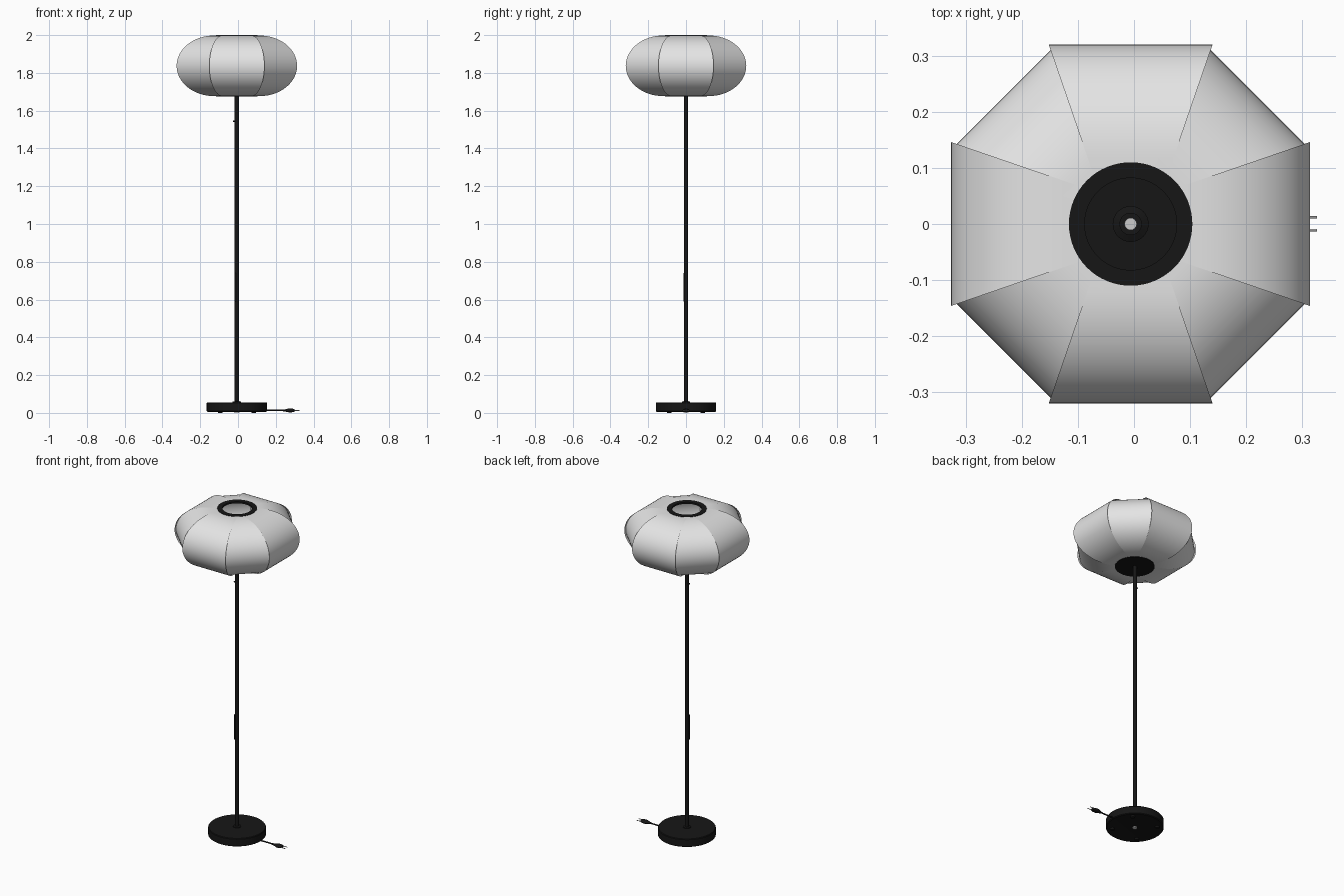
import bpy, bmesh, math
from mathutils import Matrix, Vector

if "Cube" in bpy.data.objects:
    bpy.data.objects.remove(bpy.data.objects["Cube"])

CX = -0.006  # lamp axis (the plug sticks out to the right)

def material(name, rgb):
    m = bpy.data.materials.new(name)
    m.diffuse_color = (*rgb, 1)
    m.use_nodes = True
    m.node_tree.nodes["Principled BSDF"].inputs["Base Color"].default_value = m.diffuse_color
    return m

BLACK = material("black metal", (0.008, 0.008, 0.008))
WHITE = material("white fabric", (0.78, 0.78, 0.78))
STEEL = material("light steel", (0.6, 0.6, 0.6))

def finish(name, bm, mat, angle=35):
    me = bpy.data.meshes.new(name)
    bm.to_mesh(me)
    bm.free()
    ob = bpy.data.objects.new(name, me)
    bpy.context.collection.objects.link(ob)
    me.materials.append(mat)
    bpy.ops.object.select_all(action='DESELECT')
    ob.select_set(True)
    bpy.context.view_layer.objects.active = ob
    bpy.ops.object.shade_smooth_by_angle(angle=math.radians(angle))
    return ob

def lathe(name, profile, mat, closed=False, at=(CX, 0, 0), axis='Z', scale=(1, 1, 1), n=64):
    """Spin an (r, z) profile; axis X lays it along x."""
    bm = bmesh.new()
    rings = [[bm.verts.new((r * math.cos(2 * math.pi * i / n), r * math.sin(2 * math.pi * i / n), z))
              for i in range(n)] for r, z in profile]
    pairs = list(zip(rings, rings[1:])) + ([(rings[-1], rings[0])] if closed else [])
    for a, b in pairs:
        for i in range(n):
            j = (i + 1) % n
            bm.faces.new((a[i], a[j], b[j], b[i]))
    if not closed:
        bm.faces.new(rings[0][::-1])
        bm.faces.new(rings[-1])
    bmesh.ops.recalc_face_normals(bm, faces=bm.faces)
    if axis == 'X':
        bm.transform(Matrix.Rotation(math.pi / 2, 4, 'Y'))
    bm.transform(Matrix.Translation(at) @ Matrix.Diagonal((*scale, 1)))
    return finish(name, bm, mat)

# Base with small feet
lathe("base", [(0.135, 0.010), (0.155, 0.006), (0.16, 0.010), (0.16, 0.052), (0.157, 0.056),
               (0.02, 0.056)], BLACK)
for k in range(4):
    a = math.pi / 4 + k * math.pi / 2
    lathe("foot", [(0.012, 0), (0.012, 0.012)], BLACK,
          at=(CX + 0.125 * math.cos(a), 0.125 * math.sin(a), 0), n=16)
lathe("base_nut", [(0.014, 0.003), (0.014, 0.012)], STEEL, n=6)

# Pole, switch knob and slim cord clip
lathe("pole", [(0.022, 0.055), (0.022, 0.06), (0.0115, 0.062), (0.0115, 1.74)], BLACK, n=32)
lathe("switch_knob", [(0.004, -0.008), (0.004, 0.008)], BLACK, at=(CX - 0.012, 0, 1.545), axis='X', n=16)
lathe("cord_clip", [(0.005, 0.59), (0.005, 0.74)], BLACK, at=(CX - 0.0085, -0.0085, 0), n=12)

# Lamp socket
lathe("socket", [(0.032, 1.68), (0.032, 1.695), (0.02, 1.70), (0.02, 1.755)], BLACK, n=32)
lathe("socket_contact", [(0.011, 1.75), (0.011, 1.758)], STEEL, n=16)

# Shade end plates
lathe("shade_bottom_plate", [(0.11, 1.675), (0.11, 1.684)], BLACK)
lathe("shade_top_ring", [(0.082, 1.99), (0.11, 1.99), (0.11, 2.0), (0.082, 2.0)], BLACK, closed=True)

# Shade: eight curved panels, the four square-on ones overlap their neighbours
def panel(index):
    wide = index % 2 == 0
    path = [(0.09, 1.677)]
    steps = 32
    for i in range(steps + 1):
        t = -math.pi / 2 + math.pi * i / steps
        path.append((0.12 + 0.20 * math.cos(t), 1.8375 + 0.1605 * math.sin(t)))
    path.append((0.09, 1.998))
    bm = bmesh.new()
    rows = []
    for r, z in path:
        w = 0.036 + 0.344 * r if wide else 0.41 * r
        rows.append([bm.verts.new((r, s * w, z)) for s in (-1, 1)])
    for a, b in zip(rows, rows[1:]):
        bm.faces.new((a[0], a[1], b[1], b[0]))
    bm.transform(Matrix.Translation((CX, 0, 0)) @ Matrix.Rotation(index * math.pi / 4, 4, 'Z'))
    finish("shade_panel", bm, WHITE)

for k in range(8):
    panel(k)

# Mains cord and plug
lathe("cord", [(0.004, 0.13), (0.004, 0.25)], BLACK, at=(0, 0, 0.013), axis='X', n=16)
lathe("plug", [(0.004, 0.235), (0.006, 0.25), (0.010, 0.268), (0.010, 0.285), (0.007, 0.30)], BLACK,
      at=(0, 0, 0.013), axis='X', scale=(1, 1.8, 1), n=24)
for y in (-0.011, 0.012):
    lathe("plug_pin", [(0.002, 0.295), (0.002, 0.326)], STEEL, at=(0, y, 0.013), axis='X', n=12)
